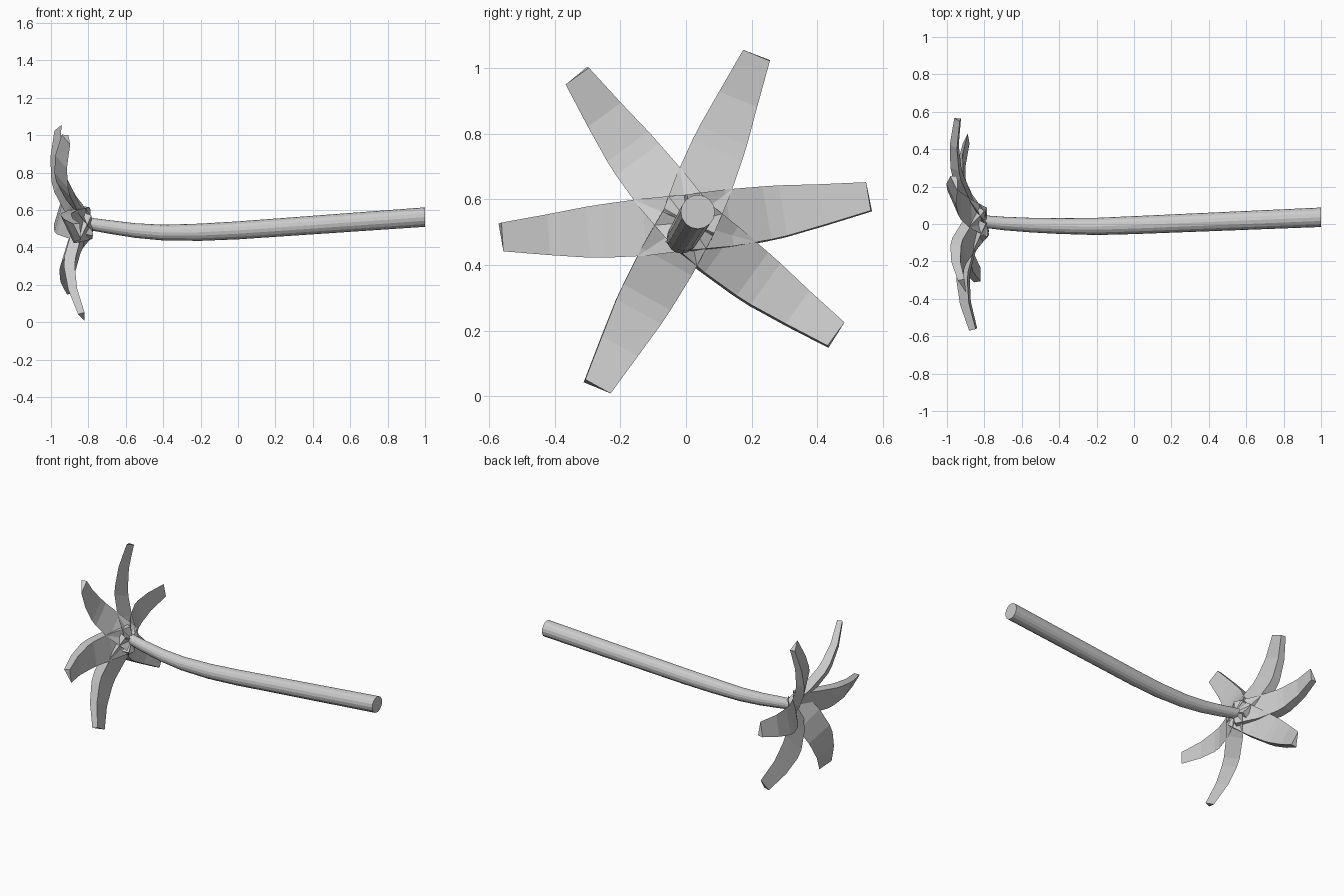
import bpy, bmesh, math
from mathutils import Vector

cube = bpy.data.objects.get("Cube")
if cube:
    bpy.data.objects.remove(cube, do_unlink=True)

# One plain grey for the whole tree
grey = bpy.data.materials.new("plain_grey")
grey.use_nodes = True
colour = (0.6, 0.6, 0.6, 1)
grey.diffuse_color = colour
grey.node_tree.nodes["Principled BSDF"].inputs["Base Color"].default_value = colour


def loft(name, rings):
    """Skin a list of point rings into a closed, capped, flat-faced tube."""
    bm = bmesh.new()
    loops = [[bm.verts.new(p) for p in ring] for ring in rings]
    n = len(loops[0])
    for a, b in zip(loops, loops[1:]):
        for i in range(n):
            j = (i + 1) % n
            bm.faces.new((a[i], a[j], b[j], b[i]))
    bm.faces.new(loops[0])
    bm.faces.new(loops[-1])
    bmesh.ops.recalc_face_normals(bm, faces=bm.faces)
    mesh = bpy.data.meshes.new(name)
    bm.to_mesh(mesh)
    bm.free()
    mesh.materials.append(grey)
    bpy.context.collection.objects.link(bpy.data.objects.new(name, mesh))


# Trunk: x, y, z, radius along a gentle bend
trunk_path = [
    (-0.81, 0.014, 0.528, 0.033),
    (-0.70, 0.003, 0.511, 0.036),
    (-0.55, -0.006, 0.490, 0.039),
    (-0.40, -0.011, 0.479, 0.042),
    (-0.20, -0.013, 0.481, 0.046),
    (0.00, -0.006, 0.491, 0.048),
    (1.00, 0.036, 0.562, 0.052),
]
SIDES = 16
loft("trunk", [[(x, y + r * math.cos(k * math.tau / SIDES), z + r * math.sin(k * math.tau / SIDES))
                for k in range(SIDES)] for x, y, z, r in trunk_path])

# Leaf stations: distance outward, rise above the crown base, width, thickness
leaf_path = [
    (0.00, 0.000, 0.170, 0.050),
    (0.13, 0.072, 0.175, 0.058),
    (0.25, 0.115, 0.164, 0.060),
    (0.30, 0.123, 0.156, 0.058),
    (0.42, 0.125, 0.125, 0.048),
    (0.563, 0.100, 0.088, 0.036),
]
CROWN = Vector((-0.784, 0.008, 0.53))
TILT = Vector((1, 0, 0)).rotation_difference(Vector((1, 0.067, 0.09)))


def place(out, side, rise, theta):
    """Turn leaf coordinates about the crown axis, then tilt the crown."""
    c, s = math.cos(theta), math.sin(theta)
    return CROWN + TILT @ Vector((-rise, out * c - side * s, out * s + side * c))


def leaf(name, degrees):
    theta = math.radians(degrees)
    rings = []
    for i, (out, rise, width, thick) in enumerate(leaf_path):
        # wedge section: flat underside, one thick edge, one thin edge
        a, b = leaf_path[max(i - 1, 0)], leaf_path[min(i + 1, len(leaf_path) - 1)]
        t = Vector((b[0] - a[0], b[1] - a[1])).normalized()
        rings.append([place(out, -width / 2, rise, theta),
                      place(out, width / 2, rise, theta),
                      place(out - t.y * thick, -width / 2, rise + t.x * thick, theta)])
    loft(name, rings)


for k, degrees in enumerate([9.2, 67.5, 126.1, 183.8, 241.2, 324]):
    leaf(f"leaf_{k + 1}", degrees)
